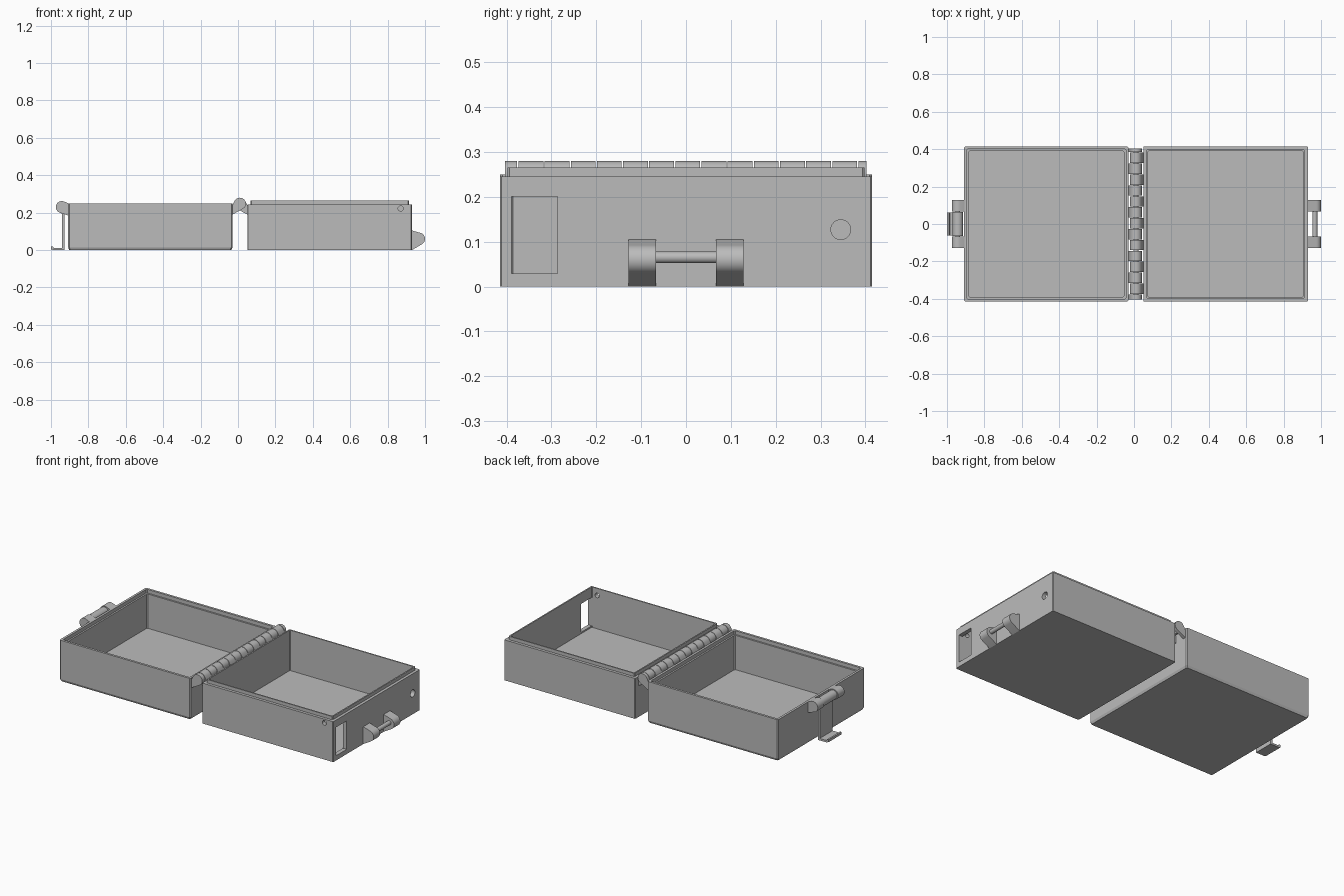
import bpy, bmesh, math
from mathutils import Matrix

cube = bpy.data.objects.get("Cube")
if cube:
    bpy.data.objects.remove(cube, do_unlink=True)

grey = bpy.data.materials.new("plain_grey")
grey.use_nodes = True
GREY = (0.5, 0.5, 0.5, 1)
grey.diffuse_color = GREY
grey.node_tree.nodes["Principled BSDF"].inputs["Base Color"].default_value = GREY


def finish(name, bm, smooth=False):
    bmesh.ops.recalc_face_normals(bm, faces=bm.faces[:])
    mesh = bpy.data.meshes.new(name)
    bm.to_mesh(mesh)
    bm.free()
    obj = bpy.data.objects.new(name, mesh)
    bpy.context.collection.objects.link(obj)
    mesh.materials.append(grey)
    if smooth:
        bpy.ops.object.select_all(action="DESELECT")
        obj.select_set(True)
        bpy.context.view_layer.objects.active = obj
        bpy.ops.object.shade_smooth_by_angle(angle=math.radians(30))
    return obj


def tray(name, x0, x1, half_depth, chamfer, levels):
    """Open box skinned through (inset, height) loops, outside to inside."""
    bm = bmesh.new()
    loops = []
    cx, hx = (x0 + x1) / 2, (x1 - x0) / 2
    for inset, z in levels:
        a, b, c = hx - inset, half_depth - inset, chamfer
        pts = [(a, b - c), (a - c, b), (c - a, b), (-a, b - c),
               (-a, c - b), (c - a, -b), (a - c, -b), (a, c - b)]
        loops.append([bm.verts.new((cx + x, y, z)) for x, y in pts])
    for low, high in zip(loops, loops[1:]):
        for i in range(8):
            j = (i + 1) % 8
            bm.faces.new((low[i], low[j], high[j], high[i]))
    bm.faces.new(loops[0])
    bm.faces.new(loops[-1])
    return finish(name, bm)


def extrude_profile(name, pts, y0, y1, smooth=False):
    """Prism of an x-z outline between two y positions."""
    bm = bmesh.new()
    face = bm.faces.new([bm.verts.new((x, y0, z)) for x, z in pts])
    made = bmesh.ops.extrude_face_region(bm, geom=[face])["geom"]
    bmesh.ops.translate(bm, vec=(0, y1 - y0, 0),
                        verts=[v for v in made if isinstance(v, bmesh.types.BMVert)])
    return finish(name, bm, smooth)


def circle(cx, cz, r, n=32):
    return [(cx + r * math.cos(math.tau * i / n), cz + r * math.sin(math.tau * i / n))
            for i in range(n)]


def hull(points):
    """Convex outline, counter-clockwise."""
    points = sorted(points)

    def half(seq):
        out = []
        for p in seq:
            while len(out) > 1 and ((out[-1][0] - out[-2][0]) * (p[1] - out[-2][1])
                                    - (out[-1][1] - out[-2][1]) * (p[0] - out[-2][0])) <= 1e-9:
                out.pop()
            out.append(p)
        return out[:-1]
    return half(points) + half(points[::-1])


def lug(name, cx, cz, r, wall, top, bottom, y0, y1):
    """Rounded ear tapering onto a vertical wall."""
    pts = hull(circle(cx, cz, r) + [(wall, top), (wall, bottom)])
    return extrude_profile(name, pts, y0, y1, True)


def cut(target, bm):
    """Subtract a temporary solid and bake the result."""
    cutter = finish("cutter", bm)
    cutter.hide_render = True
    mod = target.modifiers.new("hole", "BOOLEAN")
    mod.operation, mod.solver, mod.object = "DIFFERENCE", "EXACT", cutter
    bpy.context.view_layer.update()
    graph = bpy.context.evaluated_depsgraph_get()
    target.data = bpy.data.meshes.new_from_object(target.evaluated_get(graph))
    target.modifiers.clear()
    bpy.data.objects.remove(cutter, do_unlink=True)


def round_hole(target, centre, r, axis):
    bm = bmesh.new()
    turn = Matrix.Rotation(math.pi / 2, 4, axis)
    bmesh.ops.create_cone(bm, cap_ends=True, segments=32, radius1=r, radius2=r,
                          depth=0.1, matrix=Matrix.Translation(centre) @ turn)
    cut(target, bm)


# Lid with a recessed rim, and base with a raised lip
WALL_L, WALL_R = -0.03, 0.05
lid = tray("lid_tray", -0.908, WALL_L, 0.415, 0.006,
           [(0.006, 0), (0, 0.014), (0, 0.25), (0.014, 0.25), (0.014, 0.228),
            (0.024, 0.228), (0.024, 0.02)])
base = tray("base_tray", WALL_R, 0.93, 0.415, 0.004,
            [(0, 0), (0, 0.245), (0.017, 0.245), (0.017, 0.265),
             (0.025, 0.265), (0.025, 0.02)])

# Openings in the end and front walls of the base
slot = bmesh.new()
bmesh.ops.create_cube(slot, size=1, matrix=Matrix.Translation((0.93, -0.338, 0.115))
                      @ Matrix.Diagonal((0.1, 0.103, 0.172, 1)))
cut(base, slot)
round_hole(base, (0.93, 0.345, 0.127), 0.022, "Y")
round_hole(base, (0.87, -0.415, 0.222), 0.014, "X")

# Hinge: alternating knuckles on a pin
HX, HZ, HR, PITCH, GAP = 0.01, 0.248, 0.032, 0.0583, 0.003
edges = [-0.405] + [-0.375 + PITCH * i for i in range(14)] + [0.404]
for i, (y0, y1) in enumerate(zip(edges, edges[1:])):
    side, wall = ("lid", WALL_L) if i % 2 == 0 else ("base", WALL_R)
    lug(f"{side}_hinge_knuckle_{i}", HX, HZ, HR, wall, 0.24, 0.19,
        y0 + GAP / 2, y1 - GAP / 2)
extrude_profile("hinge_pin", circle(HX, HZ, 0.014, 24), -0.4, 0.4, True)

# Paired ears for the latch and the catch
for side, s in (("front", -1), ("back", 1)):
    y0, y1 = sorted((s * 0.067, s * 0.128))
    lug(f"{side}_latch_ear", -0.942, 0.23, 0.032, -0.907, 0.25, 0.185, y0, y1)
    lug(f"{side}_catch_ear", 0.967, 0.06, 0.033, 0.93, 0.105, 0.0, y0, y1)
extrude_profile("catch_bar", circle(0.967, 0.065, 0.013, 24), -0.07, 0.07, True)

# Latch hanging from its barrel, with a hooked foot
extrude_profile("latch_barrel", circle(-0.942, 0.23, 0.028), -0.064, 0.064, True)
extrude_profile("latch_pin", circle(-0.942, 0.23, 0.013, 24), -0.07, 0.07, True)
extrude_profile("latch_plate", [
    (-0.928, 0), (-0.928, 0.215), (-0.955, 0.215), (-0.941, 0.19), (-0.941, 0.012),
    (-0.985, 0.012), (-0.99, 0.02), (-1, 0.02), (-1, 0.005), (-0.985, 0)], -0.062, 0.062)
